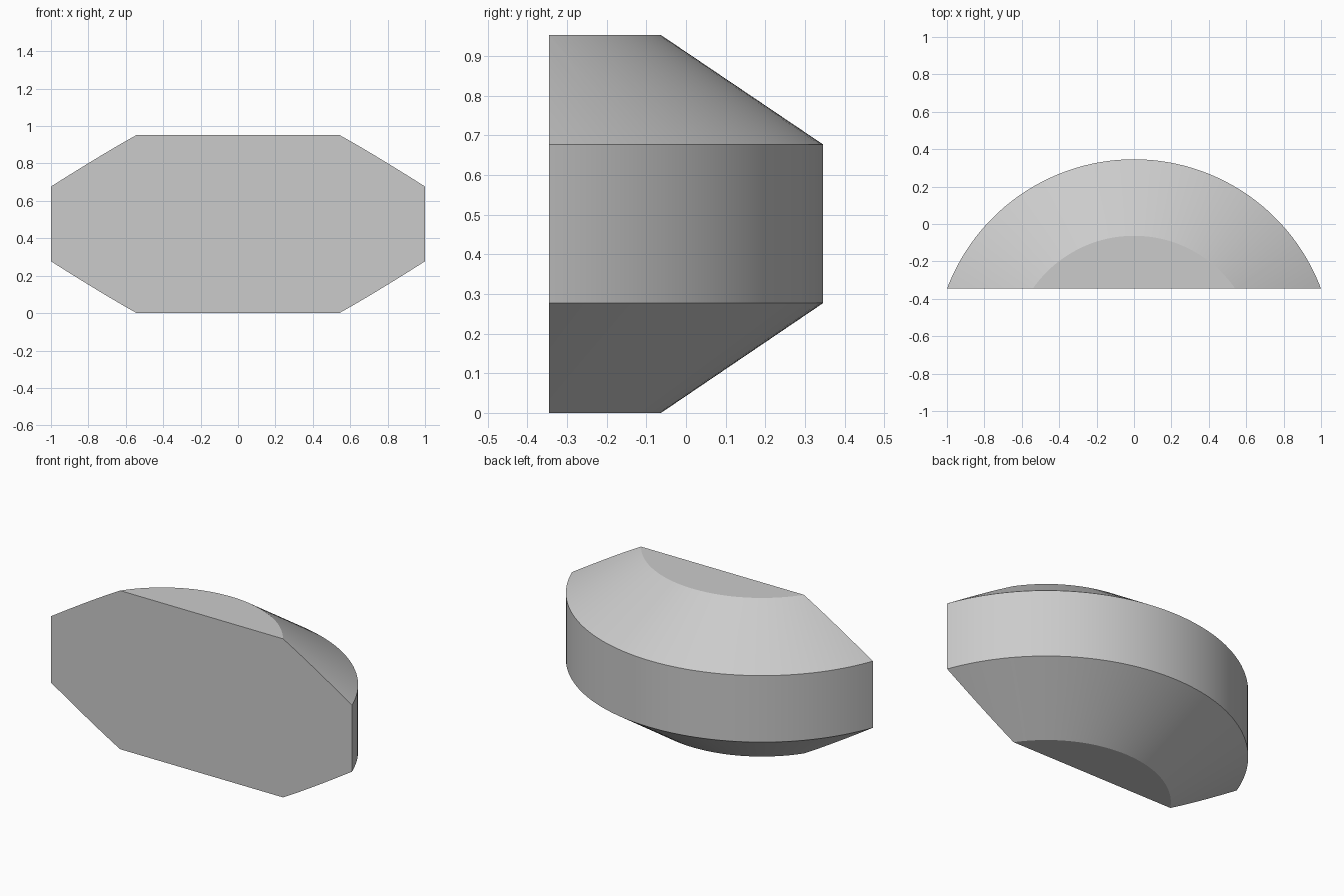
import bpy, bmesh, math
from mathutils import Vector

if "Cube" in bpy.data.objects:
    bpy.data.objects.remove(bpy.data.objects["Cube"], do_unlink=True)

# Overall sizes
HALF_WIDTH, FRONT, BACK = 1.0, -0.346, 0.346
HEIGHT, BAND_LOW, BAND_HIGH = 0.953, 0.277, 0.677
depth = BACK - FRONT
outer = (HALF_WIDTH ** 2 + depth ** 2) / (2 * depth)
inner = outer - 0.409
axis_y = BACK - outer
SEGMENTS = 144

# Plain grey material
grey = bpy.data.materials.new("plain_grey")
grey.use_nodes = True
colour = (0.6, 0.6, 0.6, 1)
grey.diffuse_color = colour
grey.node_tree.nodes["Principled BSDF"].inputs["Base Color"].default_value = colour

# Bevelled disc: stacked rings around a vertical axis behind the front plane
bm = bmesh.new()
rings = []
for radius, z in ((inner, 0), (outer, BAND_LOW), (outer, BAND_HIGH), (inner, HEIGHT)):
    angles = [math.tau * i / SEGMENTS for i in range(SEGMENTS)]
    rings.append([bm.verts.new((radius * math.cos(a), axis_y + radius * math.sin(a), z))
                  for a in angles])
for low, high in zip(rings, rings[1:]):
    for i in range(SEGMENTS):
        j = (i + 1) % SEGMENTS
        bm.faces.new((low[i], low[j], high[j], high[i]))
bm.faces.new(rings[0][::-1])
bm.faces.new(rings[-1])

# Slice off everything ahead of the front plane and cap the cut
cut = bmesh.ops.bisect_plane(bm, geom=bm.verts[:] + bm.edges[:] + bm.faces[:],
                             plane_co=Vector((0, FRONT, 0)), plane_no=Vector((0, -1, 0)),
                             clear_outer=True)
rim = [g for g in cut["geom_cut"] if isinstance(g, bmesh.types.BMEdge)]
bmesh.ops.contextual_create(bm, geom=rim)
bmesh.ops.recalc_face_normals(bm, faces=bm.faces[:])

mesh = bpy.data.meshes.new("bevelled_disc_segment")
bm.to_mesh(mesh)
bm.free()
mesh.materials.append(grey)
segment = bpy.data.objects.new("bevelled_disc_segment", mesh)
bpy.context.collection.objects.link(segment)

# Smooth curved walls, crisp rims
bpy.ops.object.select_all(action="DESELECT")
segment.select_set(True)
bpy.context.view_layer.objects.active = segment
bpy.ops.object.shade_smooth_by_angle(angle=math.radians(25))
